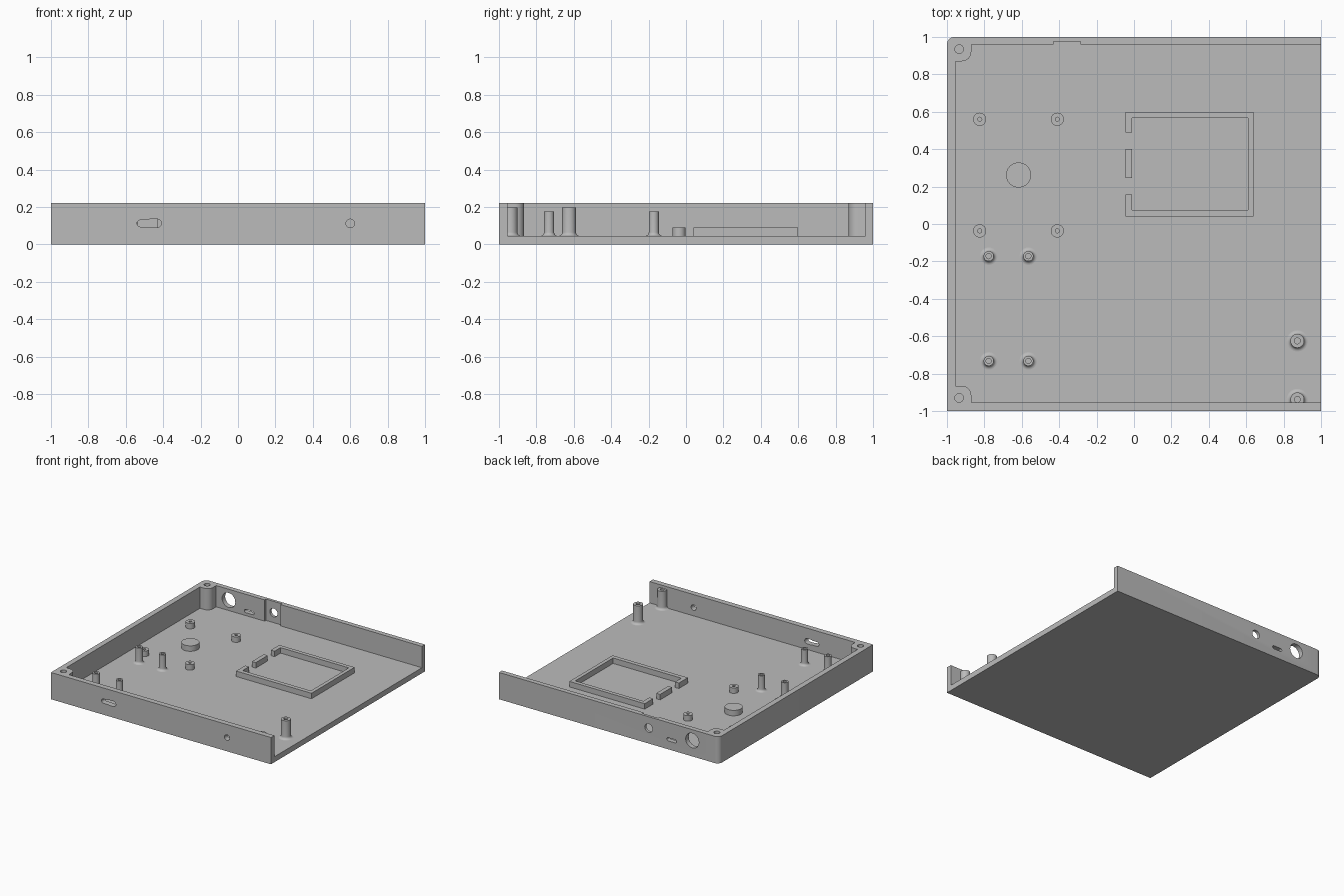
import bpy, bmesh
from math import pi, sin, cos
from mathutils import Matrix

cube = bpy.data.objects.get("Cube")
if cube:
    bpy.data.objects.remove(cube, do_unlink=True)

grey = bpy.data.materials.new("plain grey")
grey.use_nodes = True
grey.diffuse_color = (0.5, 0.5, 0.5, 1)
grey.node_tree.nodes["Principled BSDF"].inputs["Base Color"].default_value = (0.5, 0.5, 0.5, 1)

FLOOR, TOP = 0.045, 0.22


def finish(bm, name):
    bmesh.ops.recalc_face_normals(bm, faces=bm.faces)
    mesh = bpy.data.meshes.new(name)
    bm.to_mesh(mesh)
    bm.free()
    mesh.materials.append(grey)
    obj = bpy.data.objects.new(name, mesh)
    bpy.context.collection.objects.link(obj)
    return obj


def prism(name, outline, low, high, upright=False):
    """Extrude an outline along z, or along y when upright."""
    bm = bmesh.new()
    face = bm.faces.new([bm.verts.new((x, y, low)) for x, y in outline])
    ext = bmesh.ops.extrude_face_region(bm, geom=[face])
    verts = [v for v in ext["geom"] if isinstance(v, bmesh.types.BMVert)]
    bmesh.ops.translate(bm, verts=verts, vec=(0, 0, high - low))
    if upright:
        bmesh.ops.transform(bm, matrix=Matrix.Rotation(pi / 2, 4, 'X'), verts=bm.verts)
    return finish(bm, name)


def arc(cx, cy, r, start, end, n=8):
    angles = [start + (end - start) * i / n for i in range(n + 1)]
    return [(cx + r * cos(a), cy + r * sin(a)) for a in angles]


def slot(cx, cy, width, height):
    """Rounded slot outline; a circle when width equals height."""
    r, d = height / 2, (width - height) / 2
    pts = arc(cx + d, cy, r, -pi / 2, pi / 2, 16) + arc(cx - d, cy, r, pi / 2, 3 * pi / 2, 16)
    return pts if d > 0.001 else pts[:16] + pts[17:-1]


def smooth(obj):
    bpy.ops.object.select_all(action='DESELECT')
    obj.select_set(True)
    bpy.context.view_layer.objects.active = obj
    bpy.ops.object.shade_smooth_by_angle(angle=pi / 6)


def post(name, x, y, r, hole, top, flare=0.0, sides=32):
    """Turned post with a flared foot and a blind screw hole."""
    base = FLOOR - 0.001
    profile = [(r, base)]
    if flare:
        profile = arc(r + flare, FLOOR + flare, flare, -pi / 2, -pi, 6)
    profile.append((r, top))
    if hole:
        profile += [(hole, top), (hole, FLOOR)]
    bm = bmesh.new()
    rings = [[bm.verts.new((x + pr * cos(2 * pi * i / sides), y + pr * sin(2 * pi * i / sides), z))
              for i in range(sides)] for pr, z in profile]
    for a, b in zip(rings, rings[1:]):
        for i in range(sides):
            j = (i + 1) % sides
            bm.faces.new((a[i], a[j], b[j], b[i]))
    bm.faces.new(rings[0])
    bm.faces.new(rings[-1])
    smooth(finish(bm, name))


# Tray block, rounded at one back corner
tray = prism("tray", [(-1, -1), (1, -1), (1, 1)] + arc(-0.96, 0.96, 0.04, pi / 2, pi), 0, TOP)

# Cavity, open on one side, leaving corner bosses and a recess in the back wall
cavity = [(1.1, -0.955), (1.1, 0.96), (-0.285, 0.96), (-0.285, 0.977), (-0.43, 0.977), (-0.43, 0.96),
          (-0.87, 0.96)]
cavity += arc(-0.92, 0.92, 0.05, 0, -pi / 2)
cavity += [(-0.955, 0.87), (-0.955, -0.865)]
cavity += arc(-0.92, -0.915, 0.05, pi / 2, 0)
cavity += [(-0.87, -0.955)]
cutters = [prism("cavity_cutter", cavity, FLOOR, 0.4)]

# Corner screw holes
for y in (0.935, -0.93):
    cutters.append(prism("screw_cutter", slot(-0.935, y, 0.046, 0.046), 0.06, 0.4))

# Wall openings: x, z, width, height
front_holes = [(-0.475, 0.112, 0.13, 0.036), (-0.45, 0.113, 0.08, 0.044), (0.6, 0.112, 0.046, 0.046)]
back_holes = [(-0.757, 0.13, 0.12, 0.12), (-0.57, 0.082, 0.09, 0.026), (-0.36, 0.127, 0.07, 0.07)]
for hole in front_holes:
    cutters.append(prism("front_hole_cutter", slot(*hole), 0.9, 1.1, True))
for hole in back_holes:
    cutters.append(prism("back_hole_cutter", slot(*hole), -1.1, -0.9, True))

for cutter in cutters:
    cutter.hide_render = True
    mod = tray.modifiers.new("cut", 'BOOLEAN')
    mod.operation = 'DIFFERENCE'
    mod.solver = 'EXACT'
    mod.object = cutter
    bpy.context.view_layer.objects.active = tray
    bpy.ops.object.modifier_apply(modifier=mod.name)
    bpy.data.objects.remove(cutter, do_unlink=True)
smooth(tray)

# Low posts around a round pad
for x in (-0.825, -0.41):
    for y in (0.56, -0.037):
        post("low_post", x, y, 0.035, 0.011, 0.09)
post("round_pad", -0.617, 0.262, 0.067, 0, 0.09, sides=48)

# Tall slim posts
for x in (-0.777, -0.565):
    for y in (-0.172, -0.732):
        post("slim_post", x, y, 0.027, 0.014, 0.175, 0.02)

# Tall thick posts by the open side
for y in (-0.625, -0.938):
    post("thick_post", 0.873, y, 0.037, 0.016, 0.197, 0.02)

# Holder frame with two gaps
prism("holder_frame", [(-0.045, 0.04), (0.64, 0.04), (0.64, 0.6), (-0.045, 0.6), (-0.045, 0.49),
                       (-0.01, 0.49), (-0.01, 0.567), (0.61, 0.567), (0.61, 0.075), (-0.01, 0.075),
                       (-0.01, 0.157), (-0.045, 0.157)], FLOOR - 0.001, 0.09)
prism("holder_block", [(-0.045, 0.245), (-0.01, 0.245), (-0.01, 0.4), (-0.045, 0.4)], FLOOR - 0.001, 0.09)
